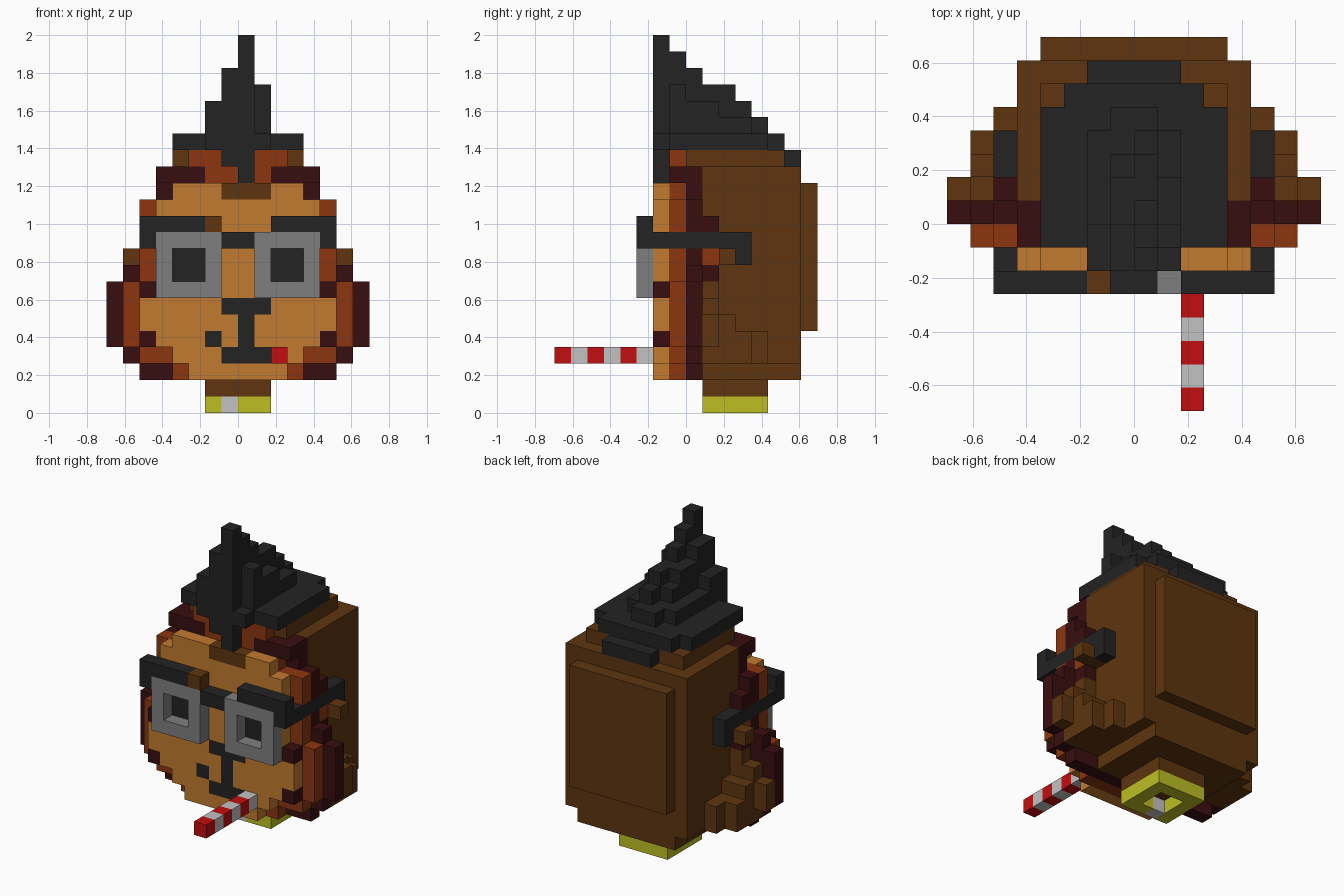
import bpy
import bmesh
from mathutils import Vector

if "Cube" in bpy.data.objects:
    bpy.data.objects.remove(bpy.data.objects["Cube"], do_unlink=True)

UNIT = 2 / 23  # edge of one block

COLOURS = {
    "orange": (194, 122, 47), "brown": (94, 53, 15), "rust": (140, 54, 16),
    "maroon": (57, 14, 16), "black": (35, 35, 35), "grey": (127, 127, 127),
    "red": (194, 14, 16), "white": (194, 194, 194), "yellow": (190, 190, 36),
}
LETTERS = {"o": "orange", "b": "brown", "r": "rust", "m": "maroon"}


def linear(channel):
    c = channel / 255
    return c / 12.92 if c <= 0.04045 else ((c + 0.055) / 1.055) ** 2.4


def make_material(name, rgb):
    mat = bpy.data.materials.new(name)
    colour = (*[linear(c) for c in rgb], 1)
    mat.diffuse_color = colour
    mat.use_nodes = True
    shader = next(n for n in mat.node_tree.nodes if n.type == "BSDF_PRINCIPLED")
    shader.inputs["Base Color"].default_value = colour
    return mat


MATERIALS = {name: make_material(name, rgb) for name, rgb in COLOURS.items()}
blocks = {}  # cell -> (part name, colour)


def box(part, colour, x, y, z, mirror=False):
    """Fill a block range; later boxes replace earlier ones."""
    for i in range(*x):
        for j in range(*y):
            for k in range(*z):
                blocks[i, j, k] = (part, colour)
                if mirror:
                    blocks[-1 - i, j, k] = (part, colour)


def carve(x, y, z):
    for i in range(*x):
        for j in range(*y):
            for k in range(*z):
                blocks.pop((i, j, k), None)


def slice_rows(part, y, top, rows):
    """Mirrored slice: each word is a row from the middle outwards, top down."""
    for drop, row in enumerate(rows.split()):
        for i, letter in enumerate(row):
            k = top - drop
            box(part, LETTERS[letter], (i, i + 1), (y, y + 1), (k, k + 1), True)


# Head mass with crown, narrowed base and raised back panel
box("head", "brown", (0, 5), (1, 7), (3, 15), True)
box("head", "brown", (0, 4), (0, 6), (15, 16), True)
box("head", "brown", (0, 4), (1, 7), (2, 3), True)
box("head", "brown", (0, 4), (7, 8), (5, 14), True)

# Face and the fur rings behind it
slice_rows("face", -2, 13, """oooo ooooo ooooo ooooo ooooo ooooo
    ooooom oooooo oooooo ooooom oooo ooo""")
slice_rows("inner_fur", -1, 15, """rrr rrmmm rrrr rrrrrr rrrrrr rrrrrr rrrrrr rrrrrr
    rrrrrrr rrrrrrr rrrrrrr rrrrrrr rrrrrr rrrr""")
slice_rows("outer_fur", 0, 14, """mmmmm mmmmm mmmmmm mmmmmm mmmmmm mmmmmm mmmmmmm
    mmmmmmmm mmmmmmmm mmmmmmmm mmmmmmmm mmmmmmm mmmmmm""")
slice_rows("cheek_fur", 1, 11, """bbbbbm bbbbb bbbbbr bbbbbm bbbbbb
    bbbbbbb bbbbbbbb bbbbbbbb bbbbbbb bbbb""")

# Cheek tufts fading towards the back
box("cheek_fur", "brown", (5, 7), (2, 3), (3, 6), True)
box("cheek_fur", "brown", (5, 7), (3, 4), (3, 5), True)
box("cheek_fur", "brown", (5, 6), (4, 5), (3, 5), True)
box("cheek_fur", "brown", (5, 7), (2, 3), (9, 10), True)

# Painted face details
box("forehead_mark", "brown", (-1, 2), (-2, -1), (13, 14))
box("nose", "black", (-1, 2), (-2, -1), (6, 7))
box("muzzle_line", "black", (0, 1), (-2, -1), (4, 6))
box("mouth", "black", (-1, 2), (-2, -1), (3, 4))
box("mole", "black", (-2, -1), (-2, -1), (4, 5))
box("eyes", "black", (2, 4), (-2, -1), (8, 10), True)

# Glasses
box("lens_frames", "grey", (1, 5), (-3, -2), (7, 11), True)
carve((2, 4), (-3, -2), (8, 10))
carve((-4, -2), (-3, -2), (8, 10))
box("glasses_brow", "black", (2, 6), (-3, -2), (11, 12), True)
box("glasses_bridge", "black", (-1, 1), (-3, -2), (10, 11))
box("glasses_patch", "brown", (-2, -1), (-3, -2), (11, 12))
box("glasses_arms", "black", (5, 6), (-3, 4), (10, 11), True)
box("glasses_arms", "black", (5, 6), (3, 4), (9, 10), True)

# Hair: broad base, then tiers rising to a crest at the front
box("hair", "black", (0, 4), (-1, 5), (16, 17), True)
box("hair", "black", (0, 3), (5, 6), (16, 17), True)
box("hair", "black", (0, 2), (6, 7), (15, 16), True)
box("hair", "black", (0, 2), (-2, -1), (16, 17), True)
box("hair", "black", (0, 1), (-1, 5), (17, 18), True)


def hair_ridge(x, tops, start=-1):
    for step, top in enumerate(tops):
        y = start + step
        box("hair", "black", (x, x + 1), (y, y + 1), (17, top))


hair_ridge(-2, (19, 19, 18, 18, 18, 18), start=-2)
hair_ridge(-1, (21, 21, 20, 20, 19, 18), start=-2)
hair_ridge(0, (23, 22, 21, 20, 20, 19, 18), start=-2)
hair_ridge(1, (20, 19, 19, 18, 18))
box("hair", "black", (-1, 1), (-2, -1), (15, 17))
box("hair", "black", (0, 1), (-2, -1), (14, 15))

# Neck and hollow collar with a front tag
box("neck", "brown", (0, 2), (1, 5), (1, 2), True)
box("collar", "yellow", (0, 2), (1, 5), (0, 1), True)
carve((-1, 1), (2, 4), (0, 1))
box("collar_tag", "white", (-1, 0), (1, 2), (0, 1))

# Striped straw
for n, j in enumerate(range(-8, -2)):
    box("straw", "white" if n % 2 else "red", (2, 3), (j, j + 1), (3, 4))


# Skin each part with only its exposed block faces
AXES = [Vector(v) for v in ((1, 0, 0), (0, 1, 0), (0, 0, 1))]


def build_part(part):
    bm = bmesh.new()
    used = []
    for cell, (owner, colour) in blocks.items():
        if owner != part:
            continue
        if colour not in used:
            used.append(colour)
        centre = Vector(cell) + Vector((0.5, 0.5, 0.5))
        for a in range(3):
            for sign in (-1, 1):
                n = AXES[a] * sign
                if tuple(int(c) for c in Vector(cell) + n) in blocks:
                    continue
                u, v = AXES[(a + 1) % 3] * sign, AXES[(a + 2) % 3]
                corners = (-u - v, u - v, u + v, v - u)
                verts = [bm.verts.new((centre + (n + c) / 2) * UNIT) for c in corners]
                bm.faces.new(verts).material_index = used.index(colour)
    bmesh.ops.remove_doubles(bm, verts=bm.verts[:], dist=UNIT / 100)
    mesh = bpy.data.meshes.new(part)
    bm.to_mesh(mesh)
    bm.free()
    for colour in used:
        mesh.materials.append(MATERIALS[colour])
    bpy.context.collection.objects.link(bpy.data.objects.new(part, mesh))


for part_name in sorted({owner for owner, colour in blocks.values()}):
    build_part(part_name)
